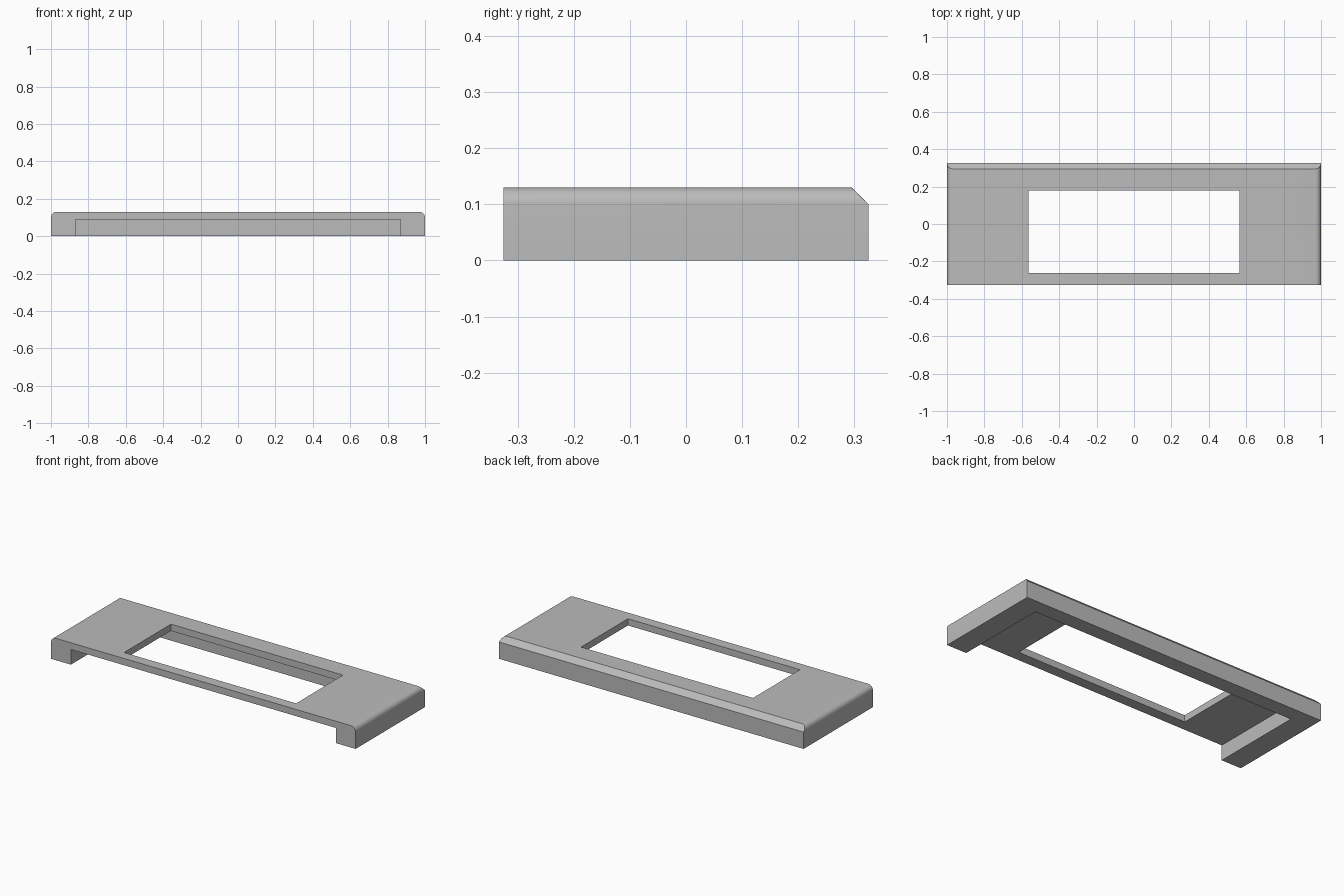
import bpy
import bmesh
from math import sin, cos, pi
from mathutils import Vector

if "Cube" in bpy.data.objects:
    bpy.data.objects.remove(bpy.data.objects["Cube"], do_unlink=True)

HALF_W, HALF_D, HEIGHT = 1.0, 0.325, 0.13
EDGE = 0.03          # end rounding radius and rear chamfer size
STEPS = 8

grey = bpy.data.materials.new("plain_grey")
grey.use_nodes = True
colour = (0.5, 0.5, 0.5, 1)
grey.diffuse_color = colour
grey.node_tree.nodes["Principled BSDF"].inputs["Base Color"].default_value = colour


def add_object(name, bm):
    bmesh.ops.recalc_face_normals(bm, faces=bm.faces)
    mesh = bpy.data.meshes.new(name)
    bm.to_mesh(mesh)
    bm.free()
    mesh.materials.append(grey)
    obj = bpy.data.objects.new(name, mesh)
    bpy.context.collection.objects.link(obj)
    return obj


def box(name, low, high):
    bm = bmesh.new()
    bmesh.ops.create_cube(bm, size=1)
    low, high = Vector(low), Vector(high)
    for v in bm.verts:
        v.co = (low + high) / 2 + v.co * (high - low)
    return add_object(name, bm)


# Cover: profile with rounded upper ends, extruded front to back
arc = [(HALF_W - EDGE + EDGE * cos(a), HEIGHT - EDGE + EDGE * sin(a))
       for a in (i * pi / 2 / STEPS for i in range(STEPS + 1))]
right_half = [(HALF_W, 0)] + arc
profile = right_half + [(-x, z) for x, z in reversed(right_half)]

bm = bmesh.new()
face = bm.faces.new([bm.verts.new((x, -HALF_D, z)) for x, z in profile])
ext = bmesh.ops.extrude_face_region(bm, geom=[face])
bmesh.ops.translate(bm, vec=(0, 2 * HALF_D, 0),
                    verts=[g for g in ext["geom"] if isinstance(g, bmesh.types.BMVert)])

# Sloping chamfer along the rear upper edge
cut = bmesh.ops.bisect_plane(bm, geom=bm.verts[:] + bm.edges[:] + bm.faces[:],
                             plane_co=(0, HALF_D, HEIGHT - EDGE), plane_no=(0, 1, 1),
                             clear_outer=True, dist=1e-6)
bmesh.ops.remove_doubles(bm, verts=bm.verts, dist=1e-5)
bmesh.ops.holes_fill(bm, edges=[e for e in bm.edges if e.is_boundary], sides=0)
cover = add_object("cover", bm)

# Underside recess, open at the front, and the through window
cutters = [box("recess_cutter", (-0.87, -0.5, -0.1), (0.87, 0.235, 0.09)),
           box("window_cutter", (-0.565, -0.262, -0.1), (0.565, 0.178, 0.3))]

bpy.context.view_layer.objects.active = cover
cover.select_set(True)
for cutter in cutters:
    cutter.hide_render = True
    mod = cover.modifiers.new(cutter.name, "BOOLEAN")
    mod.operation = "DIFFERENCE"
    mod.solver = "EXACT"
    mod.object = cutter
    bpy.ops.object.modifier_apply(modifier=mod.name)
    bpy.data.objects.remove(cutter, do_unlink=True)

bpy.ops.object.shade_smooth_by_angle(angle=pi / 6)
